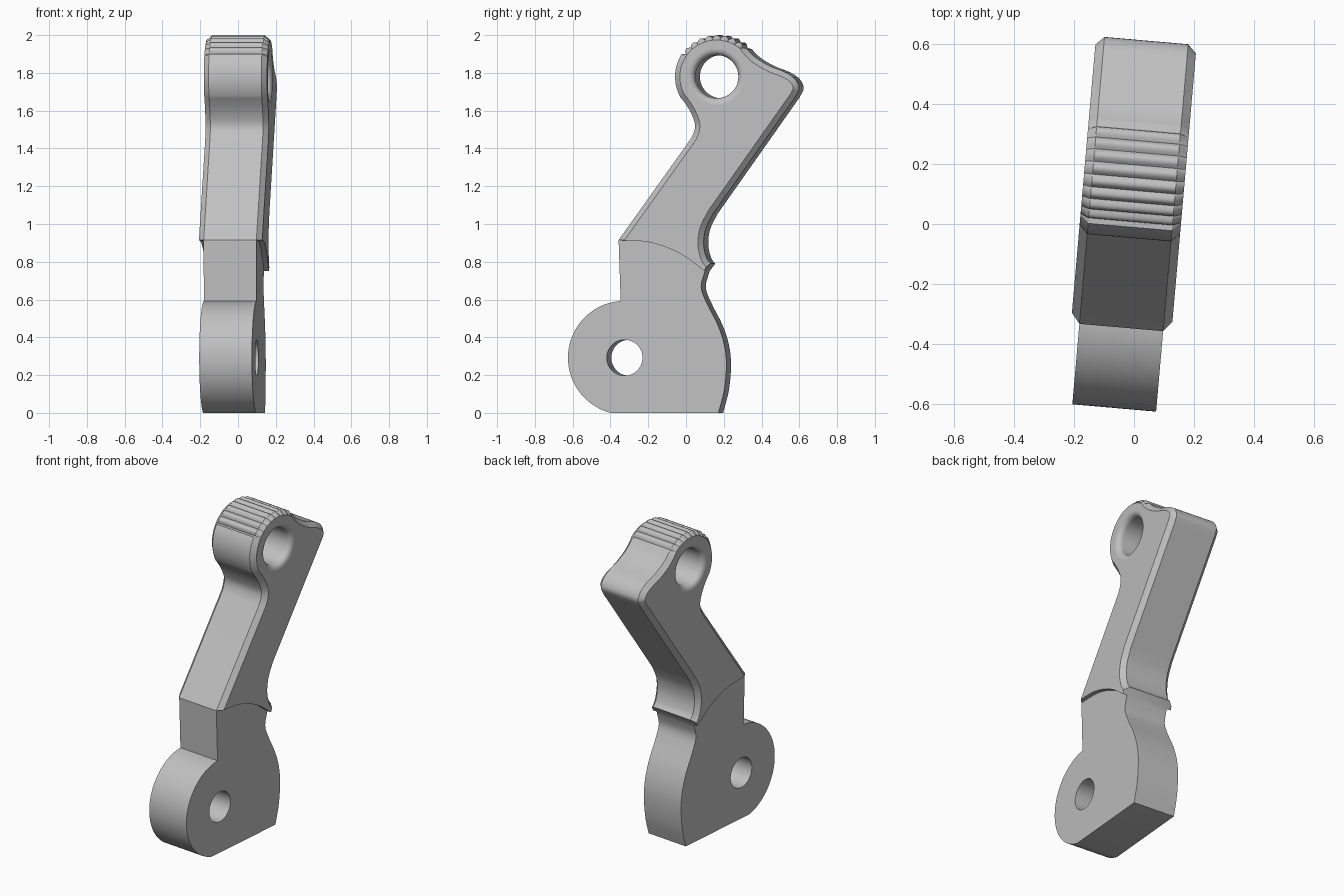
import bpy, bmesh, math
from mathutils import Vector

if "Cube" in bpy.data.objects:
    bpy.data.objects.remove(bpy.data.objects["Cube"])

HALF = 0.14      # half thickness of the core
BEVEL = 0.028    # chamfer of the raised arm
HEAD, HEAD_R = Vector((0.173, 1.78)), 0.222
PIVOT, PIVOT_R = Vector((-0.317, 0.292)), 0.301


def spline(points, n=4):
    """Smooth curve through the points."""
    p = [Vector(q) for q in points]
    p = [2 * p[0] - p[1]] + p + [2 * p[-1] - p[-2]]
    out = []
    for a, b, c, d in zip(p, p[1:], p[2:], p[3:]):
        for k in range(n):
            t = k / n
            out.append(0.5 * (2 * b + (c - a) * t + (2 * a - 5 * b + 4 * c - d) * t**2
                              + (3 * b - a - 3 * c + d) * t**3))
    return out + [p[-2]]


def polar(centre, radius, degrees):
    a = math.radians(degrees)
    return centre + radius * Vector((math.cos(a), math.sin(a)))


def arc(centre, radius, start, end, n):
    return [polar(centre, radius, start + (end - start) * k / n) for k in range(n + 1)]


def inset(path, distance):
    """Offset an open path to its left with mitred corners."""
    out = []
    for i, p in enumerate(path):
        before = (p - path[i - 1]).normalized() if i else None
        after = (path[i + 1] - p).normalized() if i < len(path) - 1 else before
        before = before or after
        n1, n2 = Vector((-before.y, before.x)), Vector((-after.y, after.x))
        m = (n1 + n2).normalized()
        out.append(p + m * distance / max(m.dot(n2), 0.5))
    return out


# Profiles in the side plane (depth, height)
seam = spline([(-0.349, 0.915), (-0.177, 0.902), (-0.019, 0.843), (0.11, 0.75)])
front_corner, back_corner = seam[0], seam[-1]

back_edge = spline([(0.14, 0.79), (0.118, 0.822), (0.103, 0.891), (0.113, 0.971), (0.15, 1.05)])
spur = spline([(0.589, 1.671), (0.61, 1.719), (0.589, 1.767), (0.536, 1.804),
               (0.457, 1.835), (0.377, 1.883), (0.322, 1.94)])
TEETH, STEPS = 8, 6
count = TEETH * STEPS
smooth_top = arc(HEAD, HEAD_R, 48, 144, count)
ridged_top = [polar(HEAD, 0.206 + 0.014 * abs(math.sin(math.pi * k / STEPS)), 48 + 96 * k / count)
              for k in range(count + 1)]
neck = arc(HEAD, HEAD_R, 147, 210, 20) + spline(
    [(-0.009, 1.658), (0.031, 1.597), (0.057, 1.528), (0.047, 1.475), (0.021, 1.432)])
arm_base = back_edge + spur[:-1] + smooth_top + neck + [front_corner]
arm_edge = back_edge + spur[:-1] + ridged_top + neck + [front_corner]
arm_inset = inset(arm_base, BEVEL)
arm_inset[-1] += (arm_base[-2] - arm_base[-1]).normalized() * 0.02

foot_back = spline([(0.182, 0), (0.213, 0.122), (0.224, 0.255), (0.213, 0.361), (0.178, 0.467),
                    (0.124, 0.573), (0.09, 0.663), back_corner])
foot_front = arc(PIVOT, PIVOT_R, 94, 256, 40)
foot_front[-1].y = 0
foot_path = [front_corner] + foot_front + foot_back

bm = bmesh.new()


def ring(points, x):
    return [bm.verts.new((x, p.x, p.y)) for p in points]


def band(a, b, closed=True):
    n = len(a)
    for i in range(n if closed else n - 1):
        j = (i + 1) % n
        bm.faces.new((a[i], a[j], b[j], b[i]))


def cap(*loops):
    """Flat face with an outer loop and a hole."""
    edges = []
    for loop in loops:
        for a, b in zip(loop, loop[1:] + loop[:1]):
            edges.append(bm.edges.get((a, b)) or bm.edges.new((a, b)))
    bmesh.ops.triangle_fill(bm, use_beauty=True, edges=edges, normal=(1, 0, 0))


def bore(centre, profile):
    """Round hole through the part; returns its two end rings."""
    rings = [ring(arc(centre, r, 0, 360, 48)[:-1], x) for x, r in profile]
    for a, b in zip(rings, rings[1:]):
        band(a, b)
    return rings[0], rings[-1]


# Foot with pivot hole
foot = [ring(foot_path + seam[-2:0:-1], x) for x in (-HALF, HALF)]
n = len(foot_path)
band(foot[0][:n], foot[1][:n], closed=False)
for outer, hole in zip(foot, bore(PIVOT, [(-HALF, 0.095), (HALF, 0.095)])):
    cap(outer, hole)

# Raised chamfered arm with ridged head and a hole with rounded rims
edge_loop = [back_corner] + arm_edge + seam[1:-1]
inset_loop = [back_corner] + arm_inset + seam[1:-1]
outer_x = HALF + BEVEL
core = [ring(edge_loop, x) for x in (-HALF, HALF)]
cheeks = [ring(inset_loop, x) for x in (-outer_x, outer_x)]
n = len(arm_edge) + 1
band(core[0][:n], core[1][:n], closed=False)
RIM = 0.034
rim = [(outer_x - RIM + RIM * math.sin(t), 0.114 + RIM * (1 - math.cos(t)))
       for t in (math.pi / 2 * k / 7 for k in range(8))]
holes = bore(HEAD, [(-x, r) for x, r in reversed(rim)] + rim)
for a, b, hole in zip(core, cheeks, holes):
    band(a, b)
    cap(b, hole)

bmesh.ops.remove_doubles(bm, verts=bm.verts, dist=1e-5)
bmesh.ops.recalc_face_normals(bm, faces=bm.faces)
mesh = bpy.data.meshes.new("lever_arm")
bm.to_mesh(mesh)
bm.free()

lever = bpy.data.objects.new("lever_arm", mesh)
bpy.context.collection.objects.link(lever)
lever.rotation_euler.z = math.radians(-5)
lever.location = (-0.012, 0.003, 0)

# Smooth curves, flat side faces
bpy.ops.object.select_all(action='DESELECT')
lever.select_set(True)
bpy.context.view_layer.objects.active = lever
bpy.ops.object.shade_smooth_by_angle(angle=math.radians(30))
for poly in mesh.polygons:
    if abs(poly.normal.x) > 0.999:
        poly.use_smooth = False

# Plain grey
grey = bpy.data.materials.new("light_grey")
grey.use_nodes = True
colour = (0.53, 0.53, 0.53, 1)
grey.diffuse_color = colour
grey.node_tree.nodes["Principled BSDF"].inputs["Base Color"].default_value = colour
mesh.materials.append(grey)
